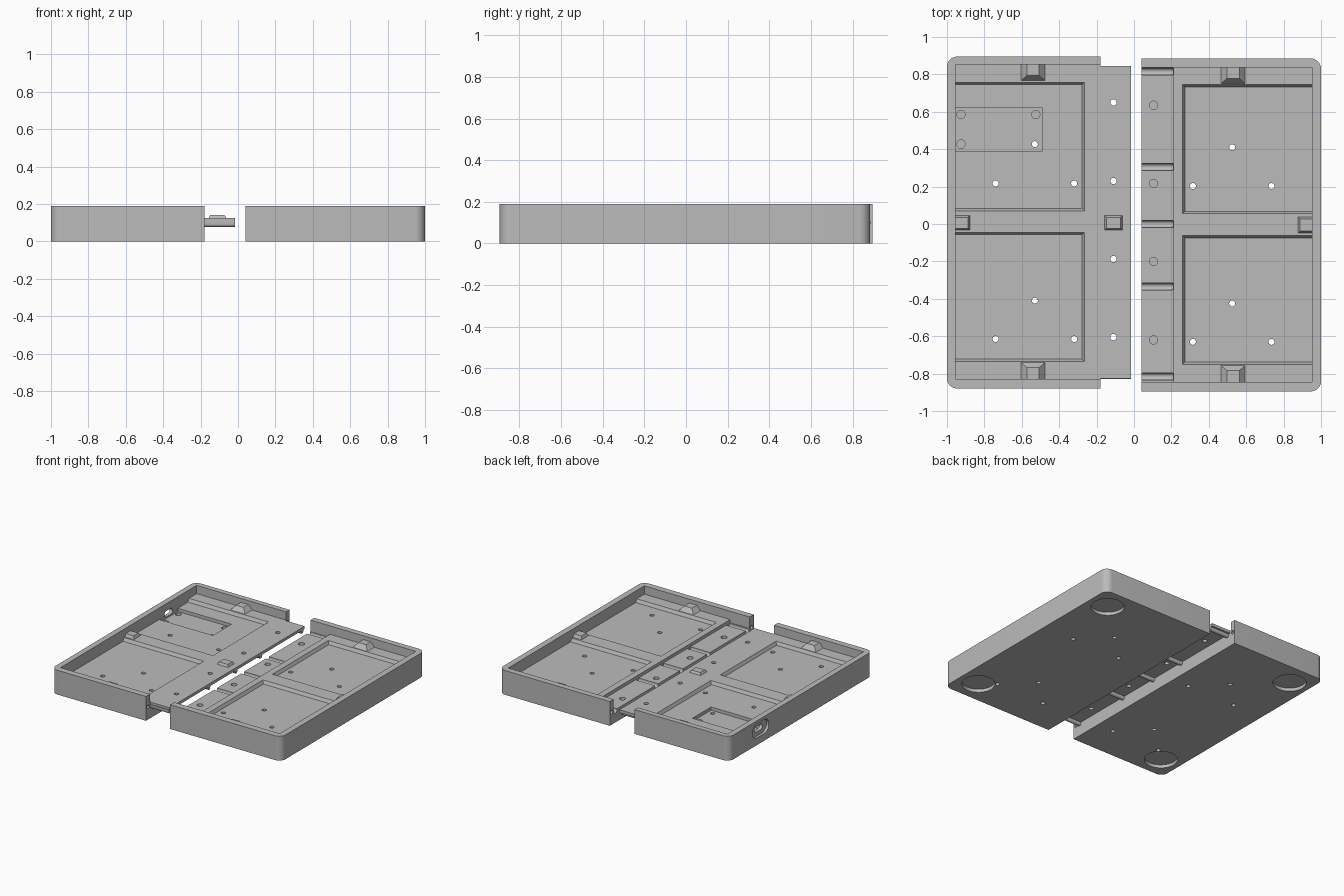
import bpy, bmesh, math
from mathutils import Matrix

if "Cube" in bpy.data.objects:
    bpy.data.objects.remove(bpy.data.objects["Cube"])

gray = bpy.data.materials.new("plain_gray")
gray.diffuse_color = (0.5, 0.5, 0.5, 1)
gray.use_nodes = True
gray.node_tree.nodes["Principled BSDF"].inputs["Base Color"].default_value = gray.diffuse_color


def finish(name, bm):
    bmesh.ops.recalc_face_normals(bm, faces=bm.faces)
    me = bpy.data.meshes.new(name)
    bm.to_mesh(me)
    bm.free()
    me.materials.append(gray)
    ob = bpy.data.objects.new(name, me)
    bpy.context.collection.objects.link(ob)
    return ob


def block(name, x, y, z, taper=(0, 0, 0, 0)):
    """Box between ranges; the top is inset by taper (left, right, front, back)."""
    bm = bmesh.new()
    l, r, f, b = taper
    rings = []
    for zz, k in ((z[0], 0), (z[1], 1)):
        x0, x1, y0, y1 = x[0] + k * l, x[1] - k * r, y[0] + k * f, y[1] - k * b
        rings.append([bm.verts.new((px, py, zz)) for px, py in ((x0, y0), (x1, y0), (x1, y1), (x0, y1))])
    bm.faces.new(rings[0])
    bm.faces.new(rings[1])
    for i in range(4):
        j = (i + 1) % 4
        bm.faces.new((rings[0][i], rings[0][j], rings[1][j], rings[1][i]))
    return finish(name, bm)


def cyl(name, c, r, depth, axis='Z', n=24):
    bm = bmesh.new()
    m = Matrix.Translation(c)
    if axis == 'X':
        m = m @ Matrix.Rotation(math.pi / 2, 4, 'Y')
    bmesh.ops.create_cone(bm, cap_ends=True, segments=n, radius1=r, radius2=r, depth=depth, matrix=m)
    return finish(name, bm)


def prism(name, pts, axis, a, b):
    """Extrude a 2D outline along X (pts = y,z) or Z (pts = x,y)."""
    bm = bmesh.new()
    put = (lambda p, t: (t, p[0], p[1])) if axis == 'X' else (lambda p, t: (p[0], p[1], t))
    lo = [bm.verts.new(put(p, a)) for p in pts]
    hi = [bm.verts.new(put(p, b)) for p in pts]
    bm.faces.new(lo)
    bm.faces.new(hi)
    for i in range(len(pts)):
        j = (i + 1) % len(pts)
        bm.faces.new((lo[i], lo[j], hi[j], hi[i]))
    return finish(name, bm)


def arc(cx, cy, r, a0, a1, n=8):
    return [(cx + r * math.cos(math.radians(a0 + (a1 - a0) * i / n)),
             cy + r * math.sin(math.radians(a0 + (a1 - a0) * i / n))) for i in range(n + 1)]


def stadium(cy, cz, w, h):
    d, r = (w - h) / 2, h / 2
    return arc(cy + d, cz, r, -90, 90, 10) + arc(cy - d, cz, r, 90, 270, 10)


def combine(ob, parts, op):
    for p in parts:
        m = ob.modifiers.new("b", 'BOOLEAN')
        m.operation, m.solver, m.object = op, 'EXACT', p
        bpy.context.view_layer.objects.active = ob
        bpy.ops.object.modifier_apply(modifier=m.name)
        bpy.data.objects.remove(p, do_unlink=True)


TOP, FLOOR, BED, SHELF = 0.19, 0.125, 0.1, 0.1
T = 0.012                                   # slope of bed walls
GROOVES = (0.815, 0.305, 0.0, -0.335, -0.815)

# left tray: shell with rounded outer corners, tongue and rounded keys below it
R = 0.055
left = prism("left_tray", [(-0.18, -0.88), (-0.18, 0.895)] + arc(-1 + R, 0.895 - R, R, 90, 180)
             + arc(-1 + R, -0.88 + R, R, 180, 270), 'Z', 0, TOP)
combine(left, [block("c", (-0.955, 0.1), (-0.83, 0.853), (FLOOR, 0.3))], 'DIFFERENCE')
combine(left, [block("tongue", (-0.26, -0.015), (-0.825, 0.845), (0.103, FLOOR))], 'UNION')
cuts = [block("c", (-0.955, -0.265 - T), (0.07 + T, 0.757 - T), (BED, 0.14), (0, -T * 1.6, -T * 1.6, -T * 1.6)),
        block("c", (-0.955, -0.265 - T), (-0.735 + T, -0.045 - T), (BED, 0.14), (0, -T * 1.6, -T * 1.6, -T * 1.6)),
        # circuit board pocket
        block("c", (-0.954, -0.49), (0.39, 0.62), (0.075, 0.14)),
        # oval connector port in the side wall
        prism("c", stadium(0.505, 0.11, 0.2, 0.11), 'X', -1.05, -0.98),
        prism("c", stadium(0.505, 0.11, 0.1, 0.045), 'X', -1.05, -0.92)]
cuts += [cyl("c", (x, y, 0.1), 0.016, 0.4) for x, y in
         ((-0.74, 0.217), (-0.32, 0.217), (-0.53, 0.427), (-0.74, -0.615), (-0.32, -0.615), (-0.53, -0.41))]
cuts += [cyl("c", (-0.11, y, 0.12), 0.017, 0.2) for y in (0.65, 0.23, -0.187, -0.605)]
cuts += [cyl("c", (x, y, 0.07), 0.022, 0.05) for x, y in ((-0.925, 0.585), (-0.525, 0.585), (-0.925, 0.427))]
cuts += [cyl("c", (-0.84, y, 0), 0.118, 0.05, n=40) for y in (0.715, -0.705)]
cuts += [cyl("c", (-0.18, y, 0.1), 0.014, 0.08, 'X') for y in (0.872, -0.855)]
combine(left, cuts, 'DIFFERENCE')

# keys under the tongue
for i, y in enumerate(GROOVES):
    prism("tongue_key_%d" % i, [(y - 0.015, 0.108)] + arc(y, 0.093, 0.015, 180, 360) + [(y + 0.015, 0.108)],
          'X', -0.19, -0.016)

# right tray: shell, open shelf for the tongue
right = prism("right_tray", [(0.04, 0.885), (0.04, -0.895)] + arc(1 - R, -0.895 + R, R, -90, 0)
              + arc(1 - R, 0.885 - R, R, 0, 90), 'Z', 0, TOP)
cuts = [block("c", (0.2, 0.952), (-0.845, 0.838), (FLOOR, 0.3)),
        block("c", (-0.1, 0.21), (-0.845, 0.838), (SHELF, 0.3)),
        block("c", (0.26 + T, 0.952), (0.055 + T, 0.745 - T), (BED, 0.14), (-T * 1.6, 0, -T * 1.6, -T * 1.6)),
        block("c", (0.26 + T, 0.952), (-0.75 + T, -0.062 - T), (BED, 0.14), (-T * 1.6, 0, -T * 1.6, -T * 1.6))]
cuts += [prism("c", [(y - 0.019, 0.12)] + arc(y, 0.091, 0.019, 180, 360) + [(y + 0.019, 0.12)], 'X', -0.1, 0.209)
         for y in GROOVES]
cuts += [cyl("c", (x, y, 0.1), 0.016, 0.4) for x, y in
         ((0.315, 0.203), (0.735, 0.203), (0.525, 0.41), (0.315, -0.63), (0.735, -0.63), (0.525, -0.425))]
cuts += [cyl("c", (0.105, y, 0.09), 0.022, 0.06) for y in (0.635, 0.217, -0.2, -0.62)]
cuts += [cyl("c", (0.84, y, 0), 0.118, 0.05, n=40) for y in (0.71, -0.715)]
cuts += [cyl("c", (0.04, y, 0.1), 0.014, 0.08, 'X') for y in (0.862, -0.87)]
combine(right, cuts, 'DIFFERENCE')

# sloped clips against the front and back walls
for side, x, yb, yf in (("left", -0.54, 0.86, -0.835), ("right", 0.53, 0.845, -0.85)):
    block(side + "_back_clip", (x - 0.068, x + 0.068), (yb - 0.097, yb), (0.12, 0.16), (0.035, 0.035, 0.03, 0))
    block(side + "_front_clip", (x - 0.068, x + 0.068), (yf, yf + 0.097), (0.12, 0.16), (0.035, 0.035, 0, 0.03))

# raised wire covers along the middle ribs
block("left_wall_cover", (-0.96, -0.875), (-0.035, 0.048), (0.12, 0.148), (0, 0.012, 0.012, 0.012))
block("tongue_cover", (-0.16, -0.06), (-0.035, 0.048), (0.12, 0.142), (0.012, 0.012, 0.012, 0.012))
block("right_wall_cover", (0.875, 0.96), (-0.05, 0.04), (0.12, 0.148), (0.012, 0, 0.012, 0.012))

# smooth rounds, sharp edges
for ob in bpy.data.objects:
    ob.select_set(True)
bpy.context.view_layer.objects.active = left
bpy.ops.object.shade_smooth_by_angle(angle=math.radians(30))
